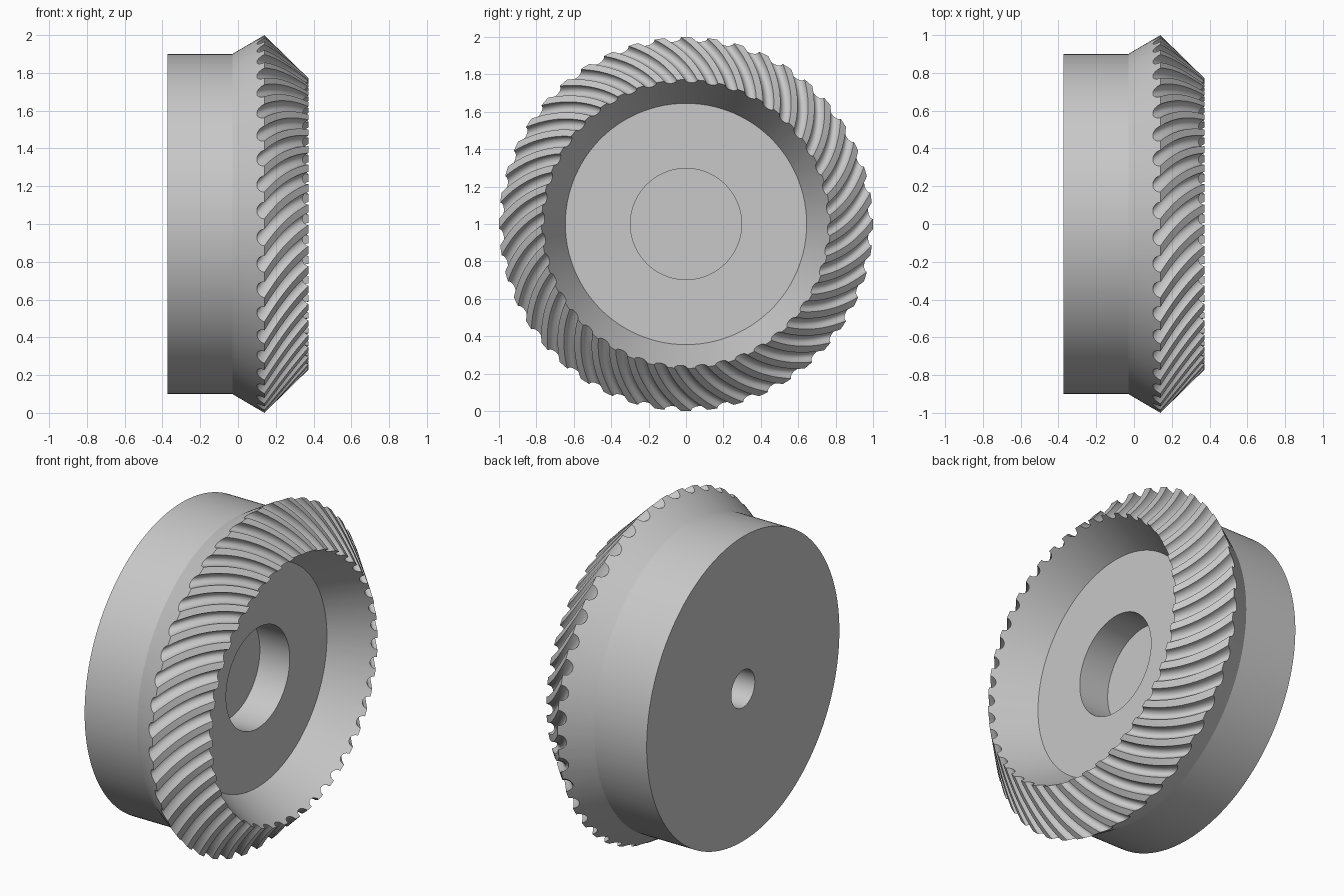
import bpy, bmesh, math
from mathutils import Vector

cube = bpy.data.objects.get("Cube")
if cube:
    bpy.data.objects.remove(cube, do_unlink=True)

TEETH = 44
GAP = 0.62          # share of each pitch taken by the rounded gap
STEPS = 12          # segments across one gap
ROWS = 12           # rows along each tooth
TWIST = -0.25       # spiral from the outer to the inner end of a tooth

HEEL, TOE = Vector((0.14, 1.0)), Vector((0.373, 0.772))
BACK_RIM, DISH_RIM = Vector((-0.03, 0.9)), Vector((0.13, 0.645))

# Columns around the axis: angle and relative depth of the tooth gap
pitch = 2 * math.pi / TEETH
columns = []
for tooth in range(TEETH):
    centre = (tooth + 0.5) * pitch
    for k in range(STEPS + 1):
        a = math.pi * k / STEPS
        columns.append((centre - math.cos(a) * GAP * pitch / 2, math.sin(a)))
    columns.append((centre + pitch / 2, 0.0))

bm = bmesh.new()


def ring(place, twist=0.0):
    """One loop of vertices around the x axis; place gives (x, radius) for a depth."""
    verts = []
    for angle, depth in columns:
        x, r = place(depth)
        a = angle + twist
        verts.append(bm.verts.new((x, r * math.cos(a), 1 + r * math.sin(a))))
    return verts


def plain(x, r, twist=0.0):
    return ring(lambda depth: (x, r), twist)


def tooth_row(t):
    """Row of the toothed cone, t = 0 at the outer end and 1 at the inner end."""
    top = HEEL.lerp(TOE, t)
    outward = (BACK_RIM - HEEL).normalized()
    inward = (DISH_RIM - TOE).normalized()
    cut = outward.lerp(inward, t) * (0.047 - 0.012 * t)
    return ring(lambda depth: top + cut * depth, TWIST * (1.25 * t - 0.25 * t * t))


# Blind back hole, back face, drum and back cone
rings = [plain(-0.17, 0.11), plain(-0.373, 0.11), plain(-0.373, 0.9), plain(*BACK_RIM)]
# Spiral teeth
rings += [tooth_row(i / ROWS) for i in range(ROWS + 1)]
# Dish, dish floor and centre recess
rings += [plain(x, r, TWIST) for x, r in (DISH_RIM, (0.13, 0.297), (-0.065, 0.297))]

for a, b in zip(rings, rings[1:]):
    for i in range(len(a)):
        j = (i + 1) % len(a)
        bm.faces.new((a[i], a[j], b[j], b[i]))
bm.faces.new(rings[0])
bm.faces.new(rings[-1])
bmesh.ops.recalc_face_normals(bm, faces=bm.faces)

mesh = bpy.data.meshes.new("spiral_bevel_gear")
bm.to_mesh(mesh)
bm.free()
gear = bpy.data.objects.new("spiral_bevel_gear", mesh)
bpy.context.collection.objects.link(gear)

# Plain grey metal
grey = bpy.data.materials.new("light grey")
grey.use_nodes = True
colour = (0.58, 0.58, 0.58, 1)
grey.diffuse_color = colour
grey.node_tree.nodes["Principled BSDF"].inputs["Base Color"].default_value = colour
mesh.materials.append(grey)

bpy.ops.object.select_all(action="DESELECT")
gear.select_set(True)
bpy.context.view_layer.objects.active = gear
bpy.ops.object.shade_smooth_by_angle(angle=math.radians(25))
